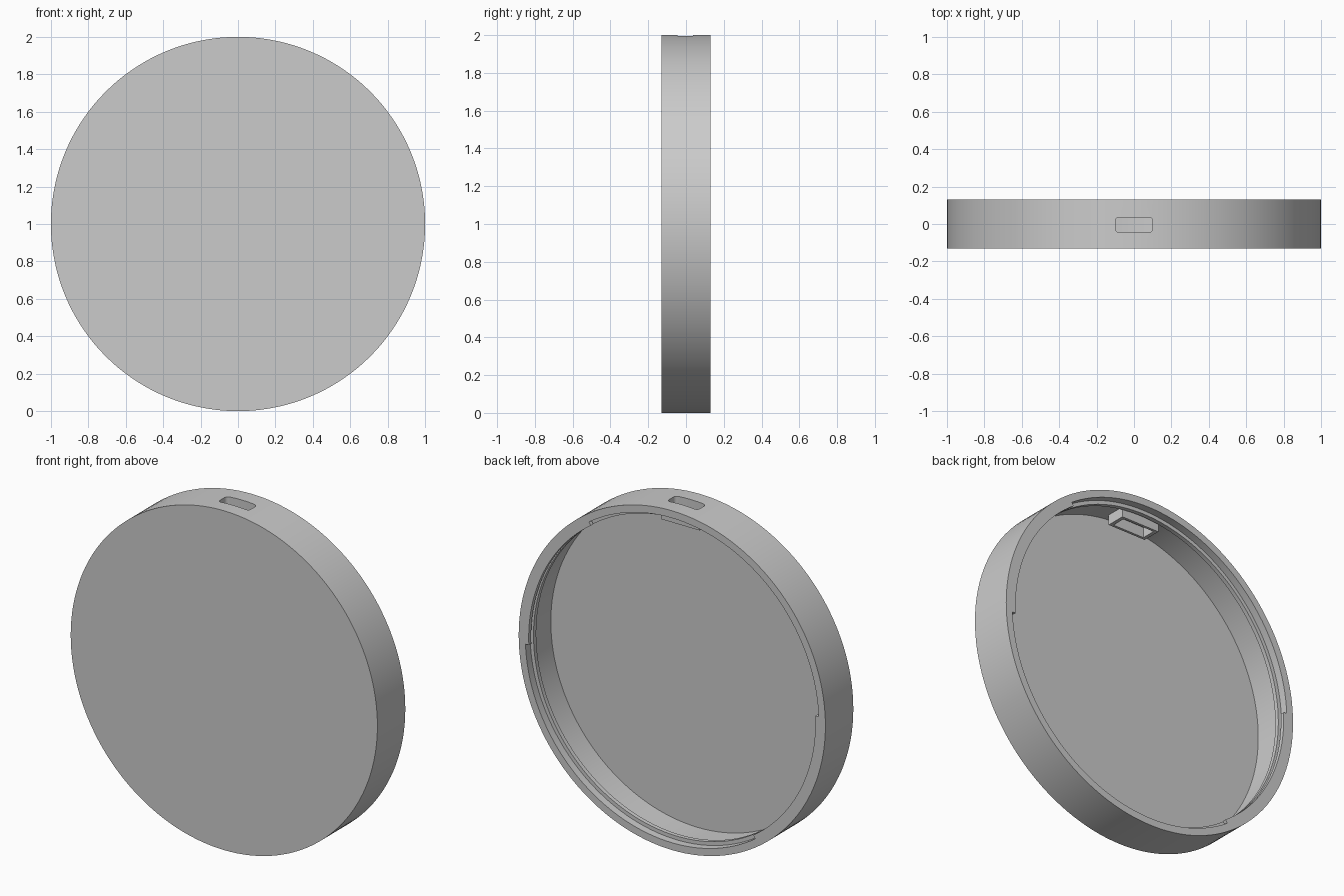
import bpy, bmesh, math
from mathutils import Vector

cube = bpy.data.objects.get("Cube")
if cube:
    bpy.data.objects.remove(cube, do_unlink=True)

CENTRE = Vector((0, 0, 1))
STEPS = 144

grey = bpy.data.materials.new("plain grey")
grey.use_nodes = True
GREY = (0.6, 0.6, 0.6, 1)
grey.diffuse_color = GREY
grey.node_tree.nodes["Principled BSDF"].inputs["Base Color"].default_value = GREY


def make_object(name, bm):
    bmesh.ops.remove_doubles(bm, verts=bm.verts, dist=1e-5)
    bmesh.ops.recalc_face_normals(bm, faces=bm.faces)
    mesh = bpy.data.meshes.new(name)
    bm.to_mesh(mesh)
    bm.free()
    mesh.materials.append(grey)
    obj = bpy.data.objects.new(name, mesh)
    bpy.context.collection.objects.link(obj)
    return obj


def revolve(name, profile, start, end, steps):
    """Turn a closed (radius, y) profile about the depth axis, in degrees from +x."""
    full = abs(end - start) >= 360
    bm = bmesh.new()
    rings = []
    for i in range(steps if full else steps + 1):
        a = math.radians(start + (end - start) * i / steps)
        rings.append([bm.verts.new(CENTRE + Vector((r * math.cos(a), y, r * math.sin(a))))
                      for r, y in profile])
    n = len(profile)
    for i in range(steps):
        p, q = rings[i], rings[(i + 1) % len(rings)]
        for j in range(n):
            k = (j + 1) % n
            if profile[j][0] == 0 and profile[k][0] == 0:
                continue
            if profile[j][0] == 0:
                corners = (p[j], p[k], q[k])
            elif profile[k][0] == 0:
                corners = (p[j], p[k], q[j])
            else:
                corners = (p[j], p[k], q[k], q[j])
            bm.faces.new(corners)
    if not full:
        bm.faces.new(rings[0])
        bm.faces.new(rings[-1])
    return make_object(name, bm)


def prism(name, half_x, half_y, low, high, radius=0.0):
    """Upright block at the slot position, with optionally rounded corners."""
    bm = bmesh.new()
    outline = []
    for quarter, (sx, sy) in enumerate([(1, 1), (-1, 1), (-1, -1), (1, -1)]):
        for i in range(7 if radius else 1):
            a = math.radians(90 * quarter + 15 * i)
            outline.append((sx * (half_x - radius) + radius * math.cos(a),
                            SLOT_Y + sy * (half_y - radius) + radius * math.sin(a), low))
    face = bm.faces.new([bm.verts.new(p) for p in outline])
    top = bmesh.ops.extrude_face_region(bm, geom=[face])["geom"]
    bmesh.ops.translate(bm, vec=(0, 0, high - low),
                        verts=[v for v in top if isinstance(v, bmesh.types.BMVert)])
    return make_object(name, bm)


def combine(target, tool, operation):
    mod = target.modifiers.new(operation.title(), 'BOOLEAN')
    mod.operation, mod.solver, mod.object = operation, 'EXACT', tool
    bpy.context.view_layer.objects.active = target
    bpy.ops.object.modifier_apply(modifier=mod.name)
    bpy.data.objects.remove(tool, do_unlink=True)


# Round cover: thin front plate, outer wall and a narrow lip inside the bore
BACK, OUTER, BORE, LIP = 0.13, 1.0, 0.957, 0.935
LIP_BACK, LIP_FRONT, FLOOR = 0.085, 0.06, -0.108
SLOT_Y = -0.004
shell = revolve("round_cover", [
    (0, -BACK), (OUTER, -BACK), (OUTER, BACK), (BORE, BACK),
    (BORE, LIP_BACK), (LIP, LIP_BACK), (LIP, LIP_FRONT), (BORE, LIP_FRONT),
    (BORE, FLOOR), (0, FLOOR)], 0, 360, STEPS)

# Two opposite locking tabs at the rear rim, leaving a groove ahead of each
TAB_FRONT = 0.107
for start in (-2.5, 177.5):
    tab = revolve("locking_tab", [(LIP, TAB_FRONT), (LIP, BACK),
                                  (0.975, BACK), (0.975, TAB_FRONT)],
                  start, start + 58, 24)
    combine(shell, tab, 'UNION')

# Frame hanging inside the top wall, its square mouth, and the rounded slot
combine(shell, prism("slot_frame", 0.125, 0.057, 1.888, 1.97), 'UNION')
combine(shell, prism("mouth_cutter", 0.104, 0.042, 1.8, 1.95), 'DIFFERENCE')
combine(shell, prism("slot_cutter", 0.1, 0.04, 1.85, 2.1, 0.02), 'DIFFERENCE')

# Smooth round walls with crisp edges
bpy.ops.object.select_all(action='DESELECT')
shell.select_set(True)
bpy.context.view_layer.objects.active = shell
bpy.ops.object.shade_smooth_by_angle(angle=math.radians(30))
